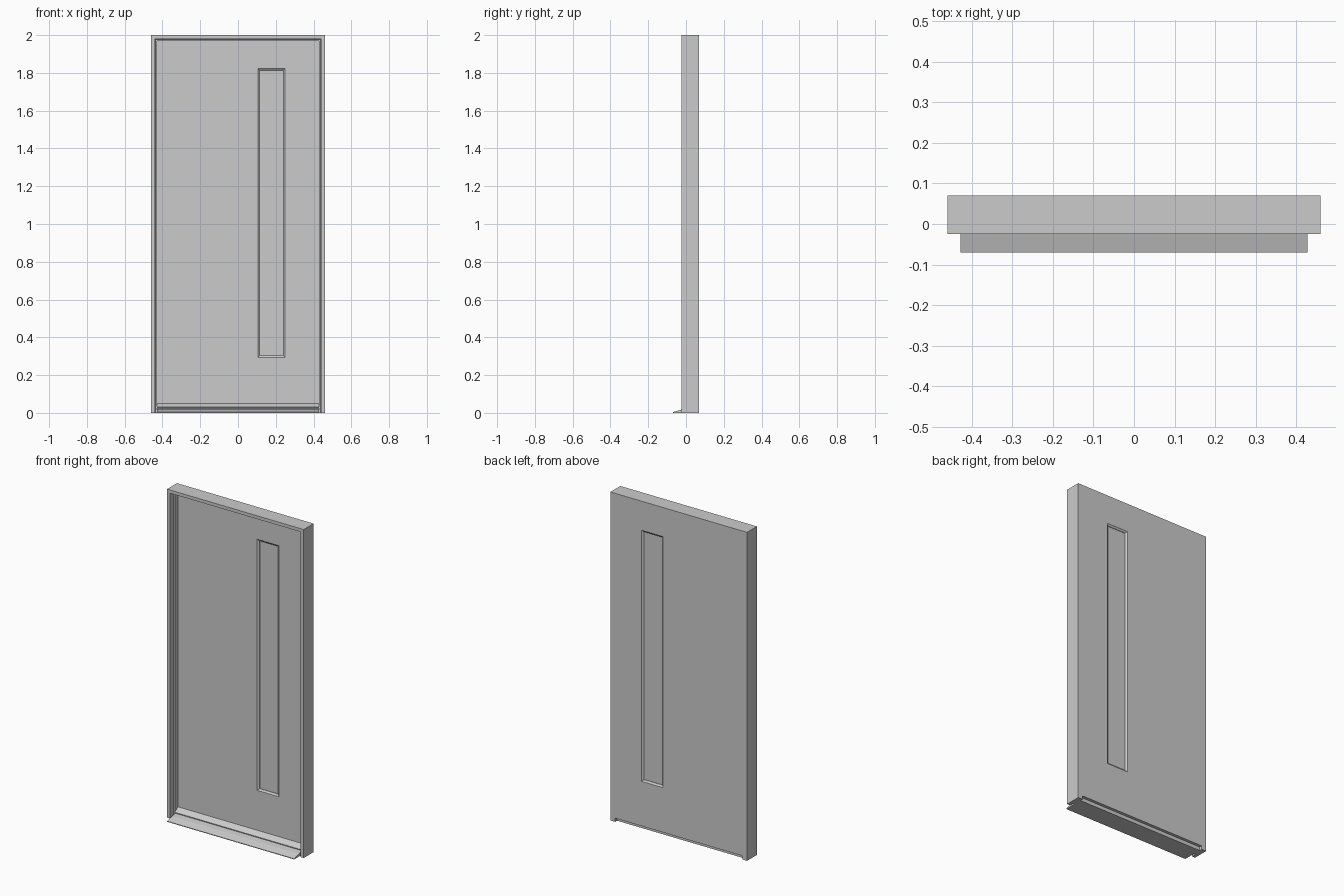
import bpy, bmesh

if "Cube" in bpy.data.objects:
    bpy.data.objects.remove(bpy.data.objects["Cube"])

HALF_W, HEIGHT = 0.46, 2.0
FRONT, BACK = -0.025, 0.07
LEAF_FRONT = 0.035


def finish(name, bm):
    bmesh.ops.recalc_face_normals(bm, faces=bm.faces)
    me = bpy.data.meshes.new(name)
    bm.to_mesh(me)
    bm.free()
    ob = bpy.data.objects.new(name, me)
    bpy.context.collection.objects.link(ob)
    return ob


def skin(bm, rings, close):
    """Join closed profile rings with quads; loop round or cap the ends."""
    loops = [[bm.verts.new(p) for p in r] for r in rings]
    n = len(loops[0])
    pairs = list(zip(loops, loops[1:]))
    if close:
        pairs.append((loops[-1], loops[0]))
    for a, b in pairs:
        for i in range(n):
            j = (i + 1) % n
            bm.faces.new((a[i], a[j], b[j], b[i]))
    if not close:
        bm.faces.new(loops[0])
        bm.faces.new(loops[-1])


def bar(name, profile, half):
    """Extrude a (y, z) profile along x."""
    bm = bmesh.new()
    skin(bm, [[(x, y, z) for y, z in profile] for x in (-half, half)], False)
    return finish(name, bm)


def box(name, x0, x1, y0, y1, z0, z1):
    bm = bmesh.new()
    skin(bm, [[(x, y0, z0), (x, y1, z0), (x, y1, z1), (x, y0, z1)] for x in (x0, x1)], False)
    return finish(name, bm)


def ring(name, x0, x1, z0, z1, profile):
    """Mitred rectangular frame; profile is (inset, y)."""
    bm = bmesh.new()
    corners = [(x0, z0, 1, 1), (x1, z0, -1, 1), (x1, z1, -1, -1), (x0, z1, 1, -1)]
    skin(bm, [[(x + sx * u, y, z + sz * u) for u, y in profile]
              for x, z, sx, sz in corners], True)
    return finish(name, bm)


# outer frame: two jambs and a head with a stepped inner edge
steps = [(0, FRONT), (0.02, FRONT), (0.022, 0.005), (0.032, 0.005), (0.032, BACK), (0, BACK)]
bm = bmesh.new()
skin(bm, [[(s * (HALF_W - u), y, z if z == 0 else z - u) for u, y in steps]
          for s, z in ((-1, 0), (-1, HEIGHT), (1, HEIGHT), (1, 0))], False)
finish("door_frame", bm)

# door leaf with an opening for the tall window
WX0, WX1, WZ0, WZ1 = 0.102, 0.253, 0.291, 1.826
bm = bmesh.new()
outer = [(-0.428, 0.022), (0.428, 0.022), (0.428, 1.968), (-0.428, 1.968)]
inner = [(WX0, WZ0), (WX1, WZ0), (WX1, WZ1), (WX0, WZ1)]
skin(bm, [[(o[0], LEAF_FRONT, o[1]), (i[0], LEAF_FRONT, i[1]),
           (i[0], BACK, i[1]), (o[0], BACK, o[1])] for o, i in zip(outer, inner)], True)
finish("door_leaf", bm)

# sloped glazing beads on both faces, with the pane between them
for name, face, inward in (("front_bead", LEAF_FRONT, 1), ("back_bead", BACK, -1)):
    ring(name, WX0, WX1, WZ0, WZ1,
         [(0, face), (0.003, face), (0.013, face + inward * 0.008),
          (0.013, face + inward * 0.013), (0, face + inward * 0.013)])
box("window_pane", WX0 + 0.01, WX1 - 0.01, LEAF_FRONT + 0.011, BACK - 0.011,
    WZ0 + 0.01, WZ1 - 0.01)

# sloping sill and the weather bar at the foot of the leaf
bar("sill", [(-0.07, 0), (0.052, 0), (0.052, 0.022), (0.01, 0.022), (-0.025, 0.017), (-0.07, 0.004)], 0.428)
bar("weather_bar", [(0.002, 0.026), (LEAF_FRONT, 0.026), (LEAF_FRONT, 0.051), (0.002, 0.031)], 0.428)
